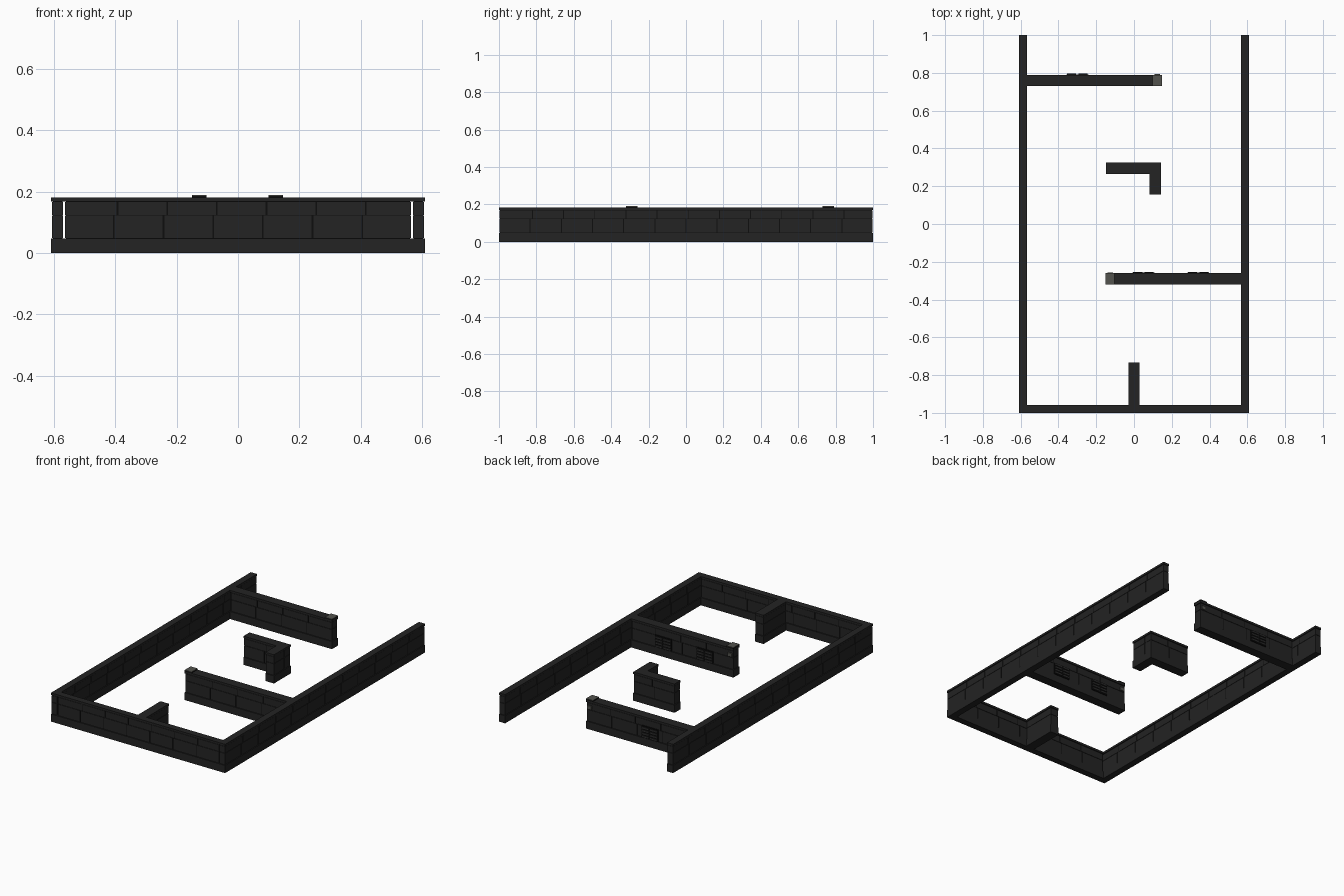
import bpy, bmesh

if "Cube" in bpy.data.objects:
    bpy.data.objects.remove(bpy.data.objects["Cube"])


def material(name, c):
    m = bpy.data.materials.new(name)
    m.diffuse_color = (*c, 1)
    m.use_nodes = True
    m.node_tree.nodes["Principled BSDF"].inputs["Base Color"].default_value = m.diffuse_color
    return m


CHARCOAL = material("charcoal panel", (0.017, 0.017, 0.017))
BLACK = material("black seam", (0.004, 0.004, 0.004))
SLATE = material("dark slat", (0.028, 0.028, 0.028))
GREY = material("warm grey plate", (0.085, 0.085, 0.075))

H, BASE, MID, BODY = 0.182, 0.048, 0.122, 0.166
INSET, GAP = 0.003, 0.0025


def boxes(name, mat, items):
    """One object made of several boxes, each (x0, x1, y0, y1, z0, z1)."""
    bm = bmesh.new()
    for x0, x1, y0, y1, z0, z1 in items:
        verts = bmesh.ops.create_cube(bm, size=1)["verts"]
        for v in verts:
            v.co = (x0 + (v.co.x + 0.5) * (x1 - x0),
                    y0 + (v.co.y + 0.5) * (y1 - y0),
                    z0 + (v.co.z + 0.5) * (z1 - z0))
    mesh = bpy.data.meshes.new(name)
    bm.to_mesh(mesh)
    bm.free()
    mesh.materials.append(mat)
    ob = bpy.data.objects.new(name, mesh)
    bpy.context.collection.objects.link(ob)
    return ob


def wall(name, x0, x1, y0, y1, step=0.164, shift=0.012):
    """Wall with a plinth, two courses of panels over a dark core, and a cap."""
    along_x = (x1 - x0) > (y1 - y0)
    a, b = (x0, x1) if along_x else (y0, y1)
    c, d = (y0, y1) if along_x else (x0, x1)

    def place(s, e, p, q, z0, z1):
        return (s, e, p, q, z0, z1) if along_x else (p, q, s, e, z0, z1)

    boxes(name + "_plinth", CHARCOAL, [place(a, b, c, d, 0, BASE)])
    boxes(name + "_cap", CHARCOAL, [place(a, b, c, d, BODY + 0.003, H)])
    boxes(name + "_core", BLACK, [place(a + 0.006, b - 0.006, c + 0.006, d - 0.006,
                                        BASE - 0.002, BODY + 0.005)])
    n = max(1, round((b - a) / step))
    panels = []
    for row, (z0, z1) in enumerate(((BASE + 0.002, MID), (MID + 0.002, BODY))):
        off = shift * row if n > 1 else 0
        cuts = [a + INSET] + [a + (b - a) * i / n + off for i in range(1, n)] + [b - INSET]
        for i in range(n):
            s = cuts[i] + (GAP if i else 0)
            e = cuts[i + 1] - (GAP if i < n - 1 else 0)
            panels.append(place(s, e, c + INSET, d - INSET, z0, z1))
    boxes(name + "_panels", CHARCOAL, panels)


# Outer walls
wall("left_wall", -0.61, -0.567, -1, 1)
wall("right_wall", 0.567, 0.61, -1, 1)
wall("front_wall", -0.567, 0.567, -1, -0.958)

# Inner walls
wall("back_partition", -0.567, 0.147, 0.73, 0.79)
wall("middle_partition", -0.15, 0.567, -0.32, -0.26)
wall("front_stub", -0.03, 0.03, -0.958, -0.733)
wall("island_long", -0.147, 0.142, 0.265, 0.325)
wall("island_short", 0.082, 0.142, 0.157, 0.265)


# Vents on the rear faces of the partitions
def vent(name, x, y):
    boxes(name + "_backing", BLACK, [(x - 0.058, x + 0.058, y - 0.004, y + 0.002, 0.05, 0.126)])
    boxes(name + "_slats", SLATE,
          [(x + s - 0.024, x + s + 0.024, y, y + 0.007, z, z + 0.008)
           for s in (-0.03, 0.03) for z in (0.056, 0.074, 0.092, 0.110)])


vent("vent_a", 0.05, -0.26)
vent("vent_b", 0.34, -0.26)
vent("vent_c", -0.30, 0.79)


# End caps of the two partitions: dark bracket, grey top plate and small tab
def end_cap(name, x0, x1, y0, y1):
    boxes(name + "_bracket", BLACK, [(x0, x1, y0, y1, H - 0.002, 0.187)])
    boxes(name + "_plate", GREY, [(x0, x1, y0, y1, 0.187, 0.190)])
    m = (x0 + x1) / 2
    boxes(name + "_tab", GREY, [(m - 0.014, m + 0.014, y1 - 0.004, y1 + 0.004, 0.128, 0.15)])


end_cap("back_end", 0.099, 0.147, 0.73, 0.79)
end_cap("middle_end", -0.15, -0.102, -0.32, -0.26)
